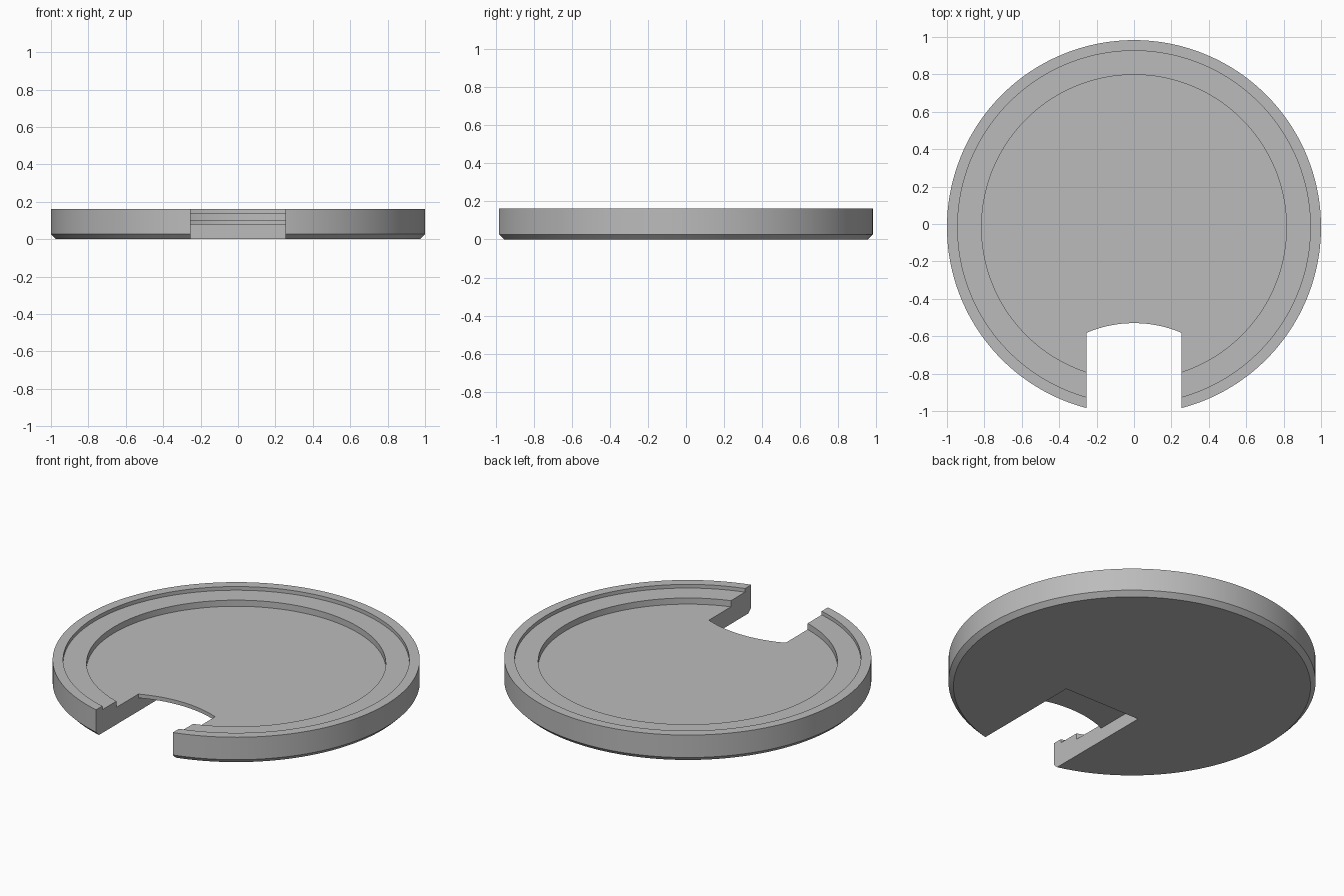
import bpy, bmesh, math
from mathutils import Matrix

cube = bpy.data.objects.get("Cube")
if cube:
    bpy.data.objects.remove(cube, do_unlink=True)

CENTRE_Y = -0.017      # disc axis, offset because the notch shortens the front
HALF_WIDTH = 0.255     # half width of the notch
POCKET_TOP = 0.08      # underside of the thin floor over the pocket
SEGMENTS = 192

grey = bpy.data.materials.new("plain grey")
grey.use_nodes = True
colour = (0.5, 0.5, 0.5, 1)
grey.diffuse_color = colour
grey.node_tree.nodes["Principled BSDF"].inputs["Base Color"].default_value = colour


def finish(bm, name):
    bmesh.ops.recalc_face_normals(bm, faces=bm.faces)
    mesh = bpy.data.meshes.new(name)
    bm.to_mesh(mesh)
    bm.free()
    mesh.materials.append(grey)
    obj = bpy.data.objects.new(name, mesh)
    bpy.context.collection.objects.link(obj)
    return obj


def lathe(name, profile):
    bm = bmesh.new()
    verts = [bm.verts.new((r, 0, z)) for r, z in profile]
    edges = [bm.edges.new(pair) for pair in zip(verts, verts[1:])]
    bmesh.ops.spin(bm, geom=verts + edges, cent=(0, 0, 0), axis=(0, 0, 1),
                   angle=math.tau, steps=SEGMENTS, use_duplicate=False)
    bmesh.ops.remove_doubles(bm, verts=bm.verts, dist=0.0001)
    # Merge the flat centre fans into single round faces
    hubs = [v for v in bm.verts if math.hypot(v.co.x, v.co.y) < 0.001]
    bmesh.ops.dissolve_verts(bm, verts=hubs)
    bmesh.ops.transform(bm, matrix=Matrix.Translation((0, CENTRE_Y, 0)), verts=bm.verts)
    return finish(bm, name)


def prism(name, outline, bottom, top):
    bm = bmesh.new()
    face = bm.faces.new([bm.verts.new((x, y, bottom)) for x, y in outline])
    made = bmesh.ops.extrude_face_region(bm, geom=[face])["geom"]
    for v in made:
        if isinstance(v, bmesh.types.BMVert):
            v.co.z = top
    return finish(bm, name)


def cut(target, cutter):
    cutter.hide_render = True
    mod = target.modifiers.new("cut", 'BOOLEAN')
    mod.operation = 'DIFFERENCE'
    mod.solver = 'EXACT'
    mod.object = cutter
    bpy.context.view_layer.objects.active = target
    bpy.ops.object.modifier_apply(modifier=mod.name)
    bpy.data.objects.remove(cutter, do_unlink=True)


# Round tray with chamfered foot, raised rim, ledge and sunken floor
tray = lathe("round_tray", [(0, 0), (0.973, 0), (1, 0.027), (1, 0.162), (0.943, 0.162),
                            (0.943, 0.14), (0.815, 0.14), (0.815, 0.103), (0, 0.103)])

# Front notch through the full height, ending in a shallow arc
ARC_RADIUS, ARC_Y, STEPS = 0.65, -1.18, 32
sweep = math.asin(HALF_WIDTH / ARC_RADIUS)
angles = [sweep - 2 * sweep * i / STEPS for i in range(STEPS + 1)]
arc = [(ARC_RADIUS * math.sin(a), ARC_Y + ARC_RADIUS * math.cos(a)) for a in angles]
front = [(-HALF_WIDTH, -1.2), (HALF_WIDTH, -1.2)]
cut(tray, prism("notch_cutter", front + arc, -0.1, 0.3))

# Square-ended pocket reaching further back beneath the floor
back = [(HALF_WIDTH, -0.27), (-HALF_WIDTH, -0.27)]
cut(tray, prism("pocket_cutter", front + back, -0.1, POCKET_TOP))

bpy.ops.object.select_all(action='DESELECT')
tray.select_set(True)
bpy.context.view_layer.objects.active = tray
bpy.ops.object.shade_smooth_by_angle(angle=math.radians(30))
